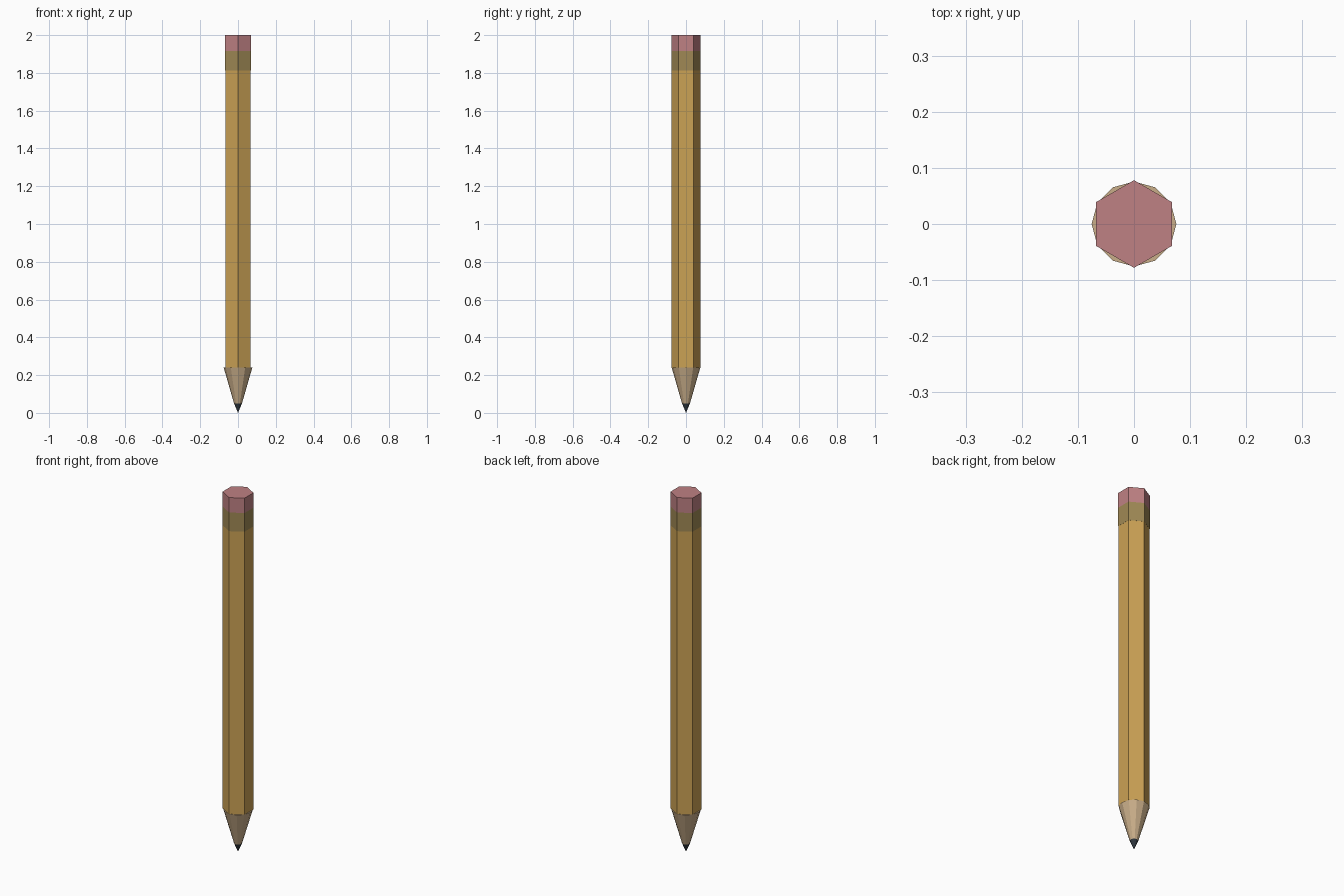
import bpy, bmesh
from math import sin, cos, pi

if "Cube" in bpy.data.objects:
    bpy.data.objects.remove(bpy.data.objects["Cube"])


def material(name, rgb):
    m = bpy.data.materials.new(name)
    m.diffuse_color = (*rgb, 1)
    m.use_nodes = True
    m.node_tree.nodes["Principled BSDF"].inputs["Base Color"].default_value = m.diffuse_color
    return m


def frustum(name, sides, z0, r0, z1, r1, rgb, bottom=True, top=True):
    """Flat-sided tapered prism, first corner on +y; zero radius makes a point."""
    bm = bmesh.new()

    def ring(z, r):
        if r == 0:
            return [bm.verts.new((0, 0, z))] * sides
        return [bm.verts.new((-r * sin(2 * pi * i / sides), r * cos(2 * pi * i / sides), z))
                for i in range(sides)]

    a, b = ring(z0, r0), ring(z1, r1)
    for i in range(sides):
        j = (i + 1) % sides
        bm.faces.new(list(dict.fromkeys((a[i], a[j], b[j], b[i]))))
    if bottom and r0:
        bm.faces.new(a[::-1])
    if top and r1:
        bm.faces.new(b)
    bmesh.ops.recalc_face_normals(bm, faces=bm.faces)
    me = bpy.data.meshes.new(name)
    bm.to_mesh(me)
    bm.free()
    me.materials.append(material(name + "_colour", rgb))
    ob = bpy.data.objects.new(name, me)
    bpy.context.collection.objects.link(ob)
    return ob


HEX = 0.078

# Sharpened end: lead point and twelve-sided wood cone
frustum("lead_tip", 12, 0, 0, 0.05, 0.021, (0.03, 0.04, 0.05))
frustum("wood_cone", 12, 0.05, 0.021, 0.239, 0.0755, (0.58, 0.42, 0.25))

# Hexagonal shaft, ferrule and eraser
frustum("shaft", 6, 0.239, HEX - 0.0005, 1.813, HEX - 0.0005, (0.60, 0.36, 0.09))
frustum("ferrule", 6, 1.813, HEX, 1.917, HEX, (0.35, 0.25, 0.09))
frustum("eraser", 6, 1.917, HEX, 2.0, HEX, (0.52, 0.22, 0.23))
